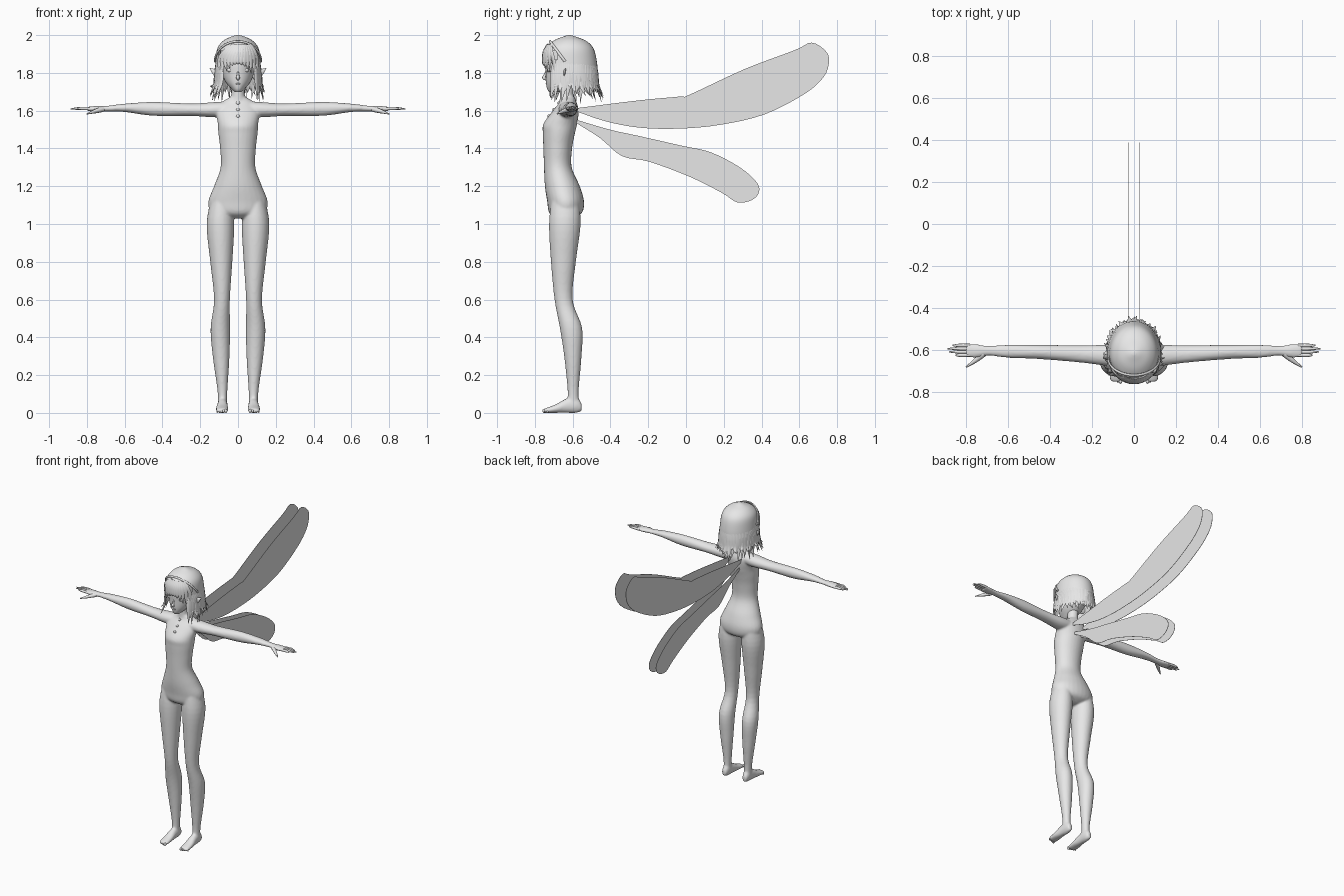
import bpy
import bmesh
import math
import random
from mathutils import Vector

random.seed(4)
cube = bpy.data.objects.get("Cube")
if cube:
    bpy.data.objects.remove(cube, do_unlink=True)

GREY = (0.8, 0.8, 0.8, 1.0)
material = bpy.data.materials.new("light grey")
material.use_nodes = True
material.diffuse_color = GREY
material.node_tree.nodes["Principled BSDF"].inputs["Base Color"].default_value = GREY


def smooth_path(points, steps):
    """Catmull-Rom interpolation through tuples of any length."""
    result = []
    last = len(points) - 1
    for i in range(last):
        before, start = points[max(i - 1, 0)], points[i]
        end, after = points[i + 1], points[min(i + 2, last)]
        for k in range(steps):
            t = k / steps
            result.append(tuple(
                b + 0.5 * t * (c - a + t * (2 * a - 5 * b + 4 * c - d + t * (3 * (b - c) + d - a)))
                for a, b, c, d in zip(before, start, end, after)))
    return result + [tuple(points[last])]


def skin(bm, rings, capped=True):
    """Join rings of vertices into a tube."""
    rings = [[bm.verts.new(co) for co in ring] for ring in rings]
    count = len(rings[0])
    for low, high in zip(rings, rings[1:]):
        for i in range(count):
            j = (i + 1) % count
            bm.faces.new((low[i], low[j], high[j], high[i]))
    if capped:
        bm.faces.new(rings[0])
    bm.faces.new(rings[-1])


def loft(bm, sections, axis="z", side=1, sides=28, capped=True, steps=5):
    """Ellipses along an axis; a section is position, then extents on the other two axes."""
    rings = []
    for pos, u0, u1, v0, v1 in smooth_path(sections, steps):
        ring = []
        for i in range(sides):
            a = math.tau * i / sides
            u = (u0 + u1) / 2 + (u1 - u0) / 2 * math.cos(a)
            v = (v0 + v1) / 2 + (v1 - v0) / 2 * math.sin(a)
            x, y, z = {"x": (pos, u, v), "y": (u, pos, v), "z": (u, v, pos)}[axis]
            ring.append((x * side, y, z))
        rings.append(ring)
    skin(bm, rings, capped)


def tube(bm, points, radii, facing, flat=1.0, sides=8, steps=3):
    """Tapered tube through points, flattened along the facing direction."""
    path = smooth_path([tuple(p) + (r,) for p, r in zip(points, radii)], steps)
    centres = [Vector(p[:3]) for p in path]
    rings = []
    for i, centre in enumerate(centres):
        tangent = centres[min(i + 1, len(path) - 1)] - centres[max(i - 1, 0)]
        across = tangent.cross(Vector(facing)).normalized()
        out = across.cross(tangent).normalized() * flat
        r = max(path[i][3], 0.0006)
        angles = [math.tau * k / sides for k in range(sides)]
        rings.append([centre + r * (across * math.cos(a) + out * math.sin(a)) for a in angles])
    skin(bm, rings)


def ball(bm, centre, scale):
    made = bmesh.ops.create_uvsphere(bm, u_segments=14, v_segments=8, radius=1)
    for v in made["verts"]:
        v.co = Vector(c * s for c, s in zip(v.co, scale)) + Vector(centre)


def finish(name, bm, angle=50):
    bmesh.ops.recalc_face_normals(bm, faces=bm.faces)
    mesh = bpy.data.meshes.new(name)
    bm.to_mesh(mesh)
    bm.free()
    mesh.materials.append(material)
    obj = bpy.data.objects.new(name, mesh)
    bpy.context.collection.objects.link(obj)
    bpy.ops.object.select_all(action="DESELECT")
    obj.select_set(True)
    bpy.context.view_layer.objects.active = obj
    bpy.ops.object.shade_smooth_by_angle(angle=math.radians(angle))
    return obj


# Body: torso, neck, legs, feet, arms and palms fused into one skin
bm = bmesh.new()
loft(bm, [(1.03, -.06, .06, -.69, -.6), (1.06, -.14, .14, -.725, -.55), (1.12, -.157, .157, -.735, -.54),
          (1.2, -.127, .127, -.747, -.562), (1.3, -.092, .092, -.752, -.605), (1.4, -.095, .095, -.755, -.603),
          (1.48, -.104, .104, -.758, -.588), (1.53, -.107, .107, -.755, -.576), (1.6, -.115, .115, -.705, -.568),
          (1.645, -.085, .085, -.67, -.58), (1.67, -.045, .045, -.667, -.588)])
loft(bm, [(1.6, -.04, .04, -.675, -.585), (1.68, -.036, .036, -.668, -.595), (1.77, -.036, .036, -.668, -.59)])
for side in (1, -1):
    loft(bm, [(1.14, .035, .14, -.71, -.57), (1.0, .02, .166, -.725, -.558), (.8, .03, .147, -.715, -.583),
              (.6, .043, .127, -.696, -.6), (.45, .042, .145, -.668, -.55), (.3, .045, .134, -.645, -.553),
              (.12, .056, .109, -.627, -.568), (.04, .058, .106, -.63, -.565)], side=side)
    loft(bm, [(-.553, .068, .098, .01, .05), (-.58, .057, .106, 0, .085), (-.635, .055, .11, 0, .075),
              (-.69, .051, .117, 0, .045), (-.735, .052, .117, 0, .028), (-.75, .06, .108, .002, .022)],
         axis="y", side=side)
    loft(bm, [(.05, -.675, -.58, 1.57, 1.65), (.13, -.675, -.575, 1.565, 1.645), (.25, -.66, -.578, 1.572, 1.638),
              (.45, -.643, -.575, 1.573, 1.646), (.6, -.637, -.575, 1.593, 1.637), (.69, -.627, -.58, 1.596, 1.626),
              (.75, -.637, -.572, 1.595, 1.625), (.8, -.634, -.57, 1.598, 1.62)], axis="x", side=side)
body = finish("body", bm)
remesh = body.modifiers.new("fuse", "REMESH")
remesh.mode = "VOXEL"
remesh.voxel_size = 0.007
remesh.use_smooth_shade = True
relax = body.modifiers.new("relax", "SMOOTH")
relax.factor = 0.5
relax.iterations = 5

# Fingers, thumbs and toes
bm = bmesh.new()
for side in (1, -1):
    for i, tip in enumerate((.865, .887, .88, .85)):
        y = -.578 - .0155 * i
        tube(bm, [(side * .78, y, 1.61), (side * .83, y, 1.612), (side * tip, y, 1.609)],
             (.008, .0085, .003), (0, 0, 1))
    tube(bm, [(side * .715, -.617, 1.608), (side * .755, -.65, 1.597), (side * .8, -.682, 1.583)],
         (.015, .011, .003), (0, 0, 1))
    for i in range(5):
        size = .011 - .0013 * i
        ball(bm, (side * (.064 + .0115 * i), -.75 + .004 * i, size), (size * .75, size, size))
finish("fingers_and_toes", bm)

# Head with nose, mouth and pointed ears
bm = bmesh.new()
loft(bm, [(1.7, -.018, .018, -.725, -.67), (1.715, -.035, .035, -.735, -.62), (1.75, -.065, .065, -.741, -.57),
          (1.8, -.086, .086, -.743, -.53), (1.86, -.096, .096, -.743, -.505), (1.93, -.09, .09, -.72, -.52),
          (1.975, -.045, .045, -.67, -.57)])
tube(bm, [(0, -.74, 1.81), (0, -.748, 1.785), (0, -.752, 1.773), (0, -.738, 1.763)],
     (.004, .007, .01, .004), (0, -1, 0))
ball(bm, (0, -.738, 1.742), (.014, .005, .004))
for side in (1, -1):
    ball(bm, (side * .04, -.722, 1.815), (.02, .012, .012))
    tube(bm, [(side * .075, -.65, 1.785), (side * .115, -.645, 1.8), (side * .15, -.635, 1.825)],
         (.022, .02, .001), (0, -1, 0), flat=.35)
finish("head", bm)

# Hair cap, open over the face
bm = bmesh.new()
loft(bm, [(1.73, -.12, .12, -.74, -.468), (1.78, -.122, .122, -.75, -.466), (1.86, -.119, .119, -.758, -.472),
          (1.93, -.109, .109, -.745, -.49), (1.97, -.078, .078, -.702, -.53), (1.992, -.035, .035, -.65, -.585),
          (2.0, -.008, .008, -.625, -.61)], sides=40, capped=False)
opening = [f for f in bm.faces if f.calc_center_median().z < 1.92 and f.calc_center_median().y < -.675]
bmesh.ops.delete(bm, geom=opening, context="FACES")
finish("hair_cap", bm)

# Hanging locks round the sides and back, in two layers
bm = bmesh.new()
for layer in range(2):
    count = 30
    for i in range(count):
        a = math.radians(-38 + 256 * (i + layer / 2) / (count - 1))
        out = Vector((math.cos(a), math.sin(a), 0))

        def around(grow, z, twist=0.0):
            return (.119 * grow * math.cos(a + twist), -.615 + .143 * grow * math.sin(a + twist), z)
        end = random.uniform(1.635, 1.70) + .03 * layer
        spread = random.uniform(1.08, 1.27)
        tube(bm, [around(.96, 1.87), around(1.01, 1.8), around(1.05, 1.74), around(spread, end, random.uniform(-.12, .12))],
             (.006, .017, .015, 0), out, flat=.4, sides=6)
finish("hair_locks", bm, 40)

# Swept fringe
bm = bmesh.new()


def forehead(x, z):
    return (x, -.612 - .146 * math.sqrt(1 - (x / .125) ** 2) + max(0, z - 1.9) * .45, z)


for i in range(13):
    s = i / 12
    x = -.1 + .2 * s
    end = 1.785 + .09 * math.sin(math.pi * min(1, s * 1.15)) * (.4 + .6 * s)
    root = .035 + .45 * (x - .035)
    tube(bm, [forehead(root, 1.95), forehead(root * .4 + x * .6, 1.91), forehead(x, 1.86), forehead(x * .97 + .005, end)],
         (.008, .016, .014, 0), (x, -.13, 0), flat=.4, sides=6)
finish("fringe", bm, 40)

# Hairband
bm = bmesh.new()
arc = [math.pi * i / 16 for i in range(17)]
tube(bm, [(.122 * math.cos(a), -.64 - .08 * math.sin(a), 1.86 + .107 * math.sin(a)) for a in arc],
     [.007] * len(arc), (0, -.6, .8), flat=.8)
finish("hairband", bm)

# Chest buttons
bm = bmesh.new()
for y, z in ((-.673, 1.64), (-.7, 1.605), (-.727, 1.57)):
    ball(bm, (0, y, z), (.01, .007, .01))
finish("buttons", bm)

# Wings: thin flat blades in the side plane
UPPER = [(-.59, 1.612), (-.245, 1.655), (-.03, 1.675), (.02, 1.685), (.31, 1.82), (.575, 1.92), (.665, 1.96),
         (.74, 1.915), (.757, 1.86), (.73, 1.78), (.63, 1.69), (.415, 1.58), (.18, 1.525), (-.035, 1.505),
         (-.245, 1.51), (-.43, 1.545), (-.59, 1.6)]
LOWER = [(-.59, 1.555), (-.405, 1.5), (-.245, 1.465), (-.025, 1.415), (.13, 1.38), (.285, 1.3), (.375, 1.22),
         (.385, 1.165), (.345, 1.125), (.27, 1.115), (.19, 1.165), (.02, 1.25), (-.195, 1.33), (-.34, 1.36),
         (-.455, 1.455), (-.59, 1.54)]
for label, outline, offset in (("upper", UPPER, .043), ("lower", LOWER, .028)):
    for word, side in (("left", 1), ("right", -1)):
        bm = bmesh.new()
        face = bm.faces.new([bm.verts.new((side * offset - .001, y, z)) for y, z in smooth_path(outline, 4)])
        blade = bmesh.ops.extrude_face_region(bm, geom=[face])
        for v in blade["geom"]:
            if isinstance(v, bmesh.types.BMVert):
                v.co.x += .002
        finish(f"{label}_wing_{word}", bm, 30)
